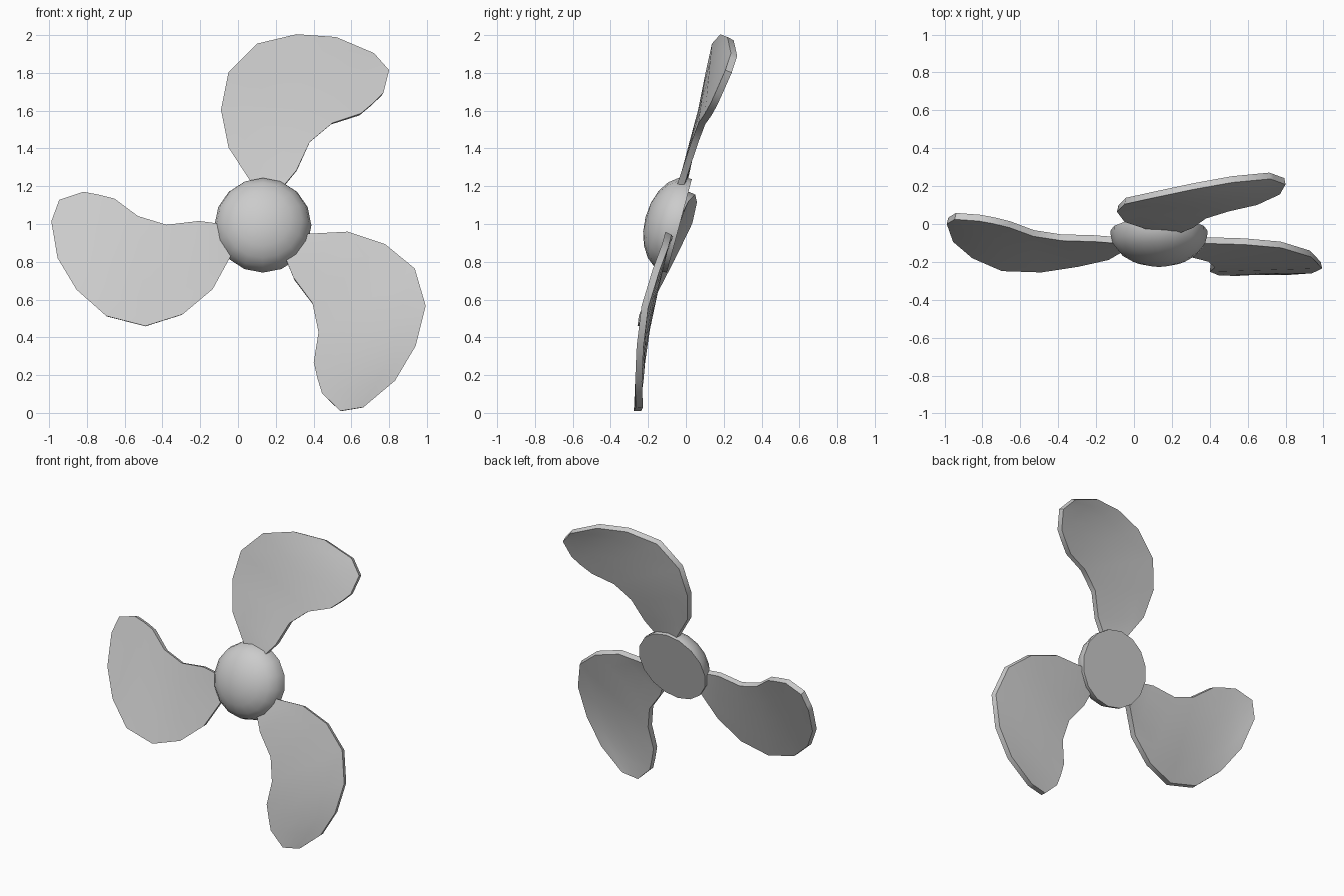
import bpy, bmesh, math
from mathutils import Matrix, Vector

if "Cube" in bpy.data.objects:
    bpy.data.objects.remove(bpy.data.objects["Cube"])

TILT = math.radians(-15)
FRAME = Matrix.Translation((0.132, -0.035, 0.99)) @ Matrix.Rotation(TILT, 4, 'X')


def add_object(name, bm, matrix, angle):
    bmesh.ops.recalc_face_normals(bm, faces=bm.faces)
    me = bpy.data.meshes.new(name)
    bm.to_mesh(me)
    bm.free()
    ob = bpy.data.objects.new(name, me)
    bpy.context.collection.objects.link(ob)
    ob.matrix_world = matrix
    bpy.ops.object.select_all(action='DESELECT')
    ob.select_set(True)
    bpy.context.view_layer.objects.active = ob
    bpy.ops.object.shade_smooth_by_angle(angle=math.radians(angle))
    return ob


# Hub: domed front, flat back, axis along local y
bm = bmesh.new()
SEG, R, DEPTH, RIM = 16, 0.256, 0.185, 0.02
profile = [(R, 0.0)]
for i in range(5):
    a = math.pi / 2 * i / 5
    profile.append((R * math.cos(a), RIM + (DEPTH - RIM) * math.sin(a)))
rings = []
for r, d in profile:
    rings.append([bm.verts.new((r * math.cos(2 * math.pi * k / SEG), -d,
                                r * math.sin(2 * math.pi * k / SEG))) for k in range(SEG)])
for a, b in zip(rings, rings[1:]):
    for k in range(SEG):
        j = (k + 1) % SEG
        bm.faces.new((a[k], a[j], b[j], b[k]))
tip = bm.verts.new((0, -DEPTH, 0))
for k in range(SEG):
    bm.faces.new((rings[-1][k], rings[-1][(k + 1) % SEG], tip))
bm.faces.new(rings[0])
add_object("hub", bm, FRAME, 40)

# Blade stations, root to tip: (front x, front z, forward offset) on each edge
LEADING = [(0.08, 1.16, 0.035), (0.08, 1.20, 0.035), (-0.05, 1.40, 0.045), (-0.09, 1.60, 0.045),
           (-0.05, 1.80, 0.058), (0.10, 1.95, 0.065), (0.31, 2.00, 0.035),
           (0.52, 1.985, -0.005), (0.72, 1.90, -0.045)]
TRAILING = [(0.23, 1.16, 0.05), (0.235, 1.19, 0.05), (0.31, 1.28, 0.045), (0.38, 1.43, 0.035),
            (0.50, 1.53, 0.025), (0.65, 1.58, 0.005), (0.715, 1.635, -0.01),
            (0.77, 1.69, -0.02), (0.80, 1.81, -0.04)]
COLS, THICK = 5, 0.036


def local(p):
    x, z, n = p
    return Vector((x - 0.132, -n, (z - 0.99 + n * math.sin(TILT)) / math.cos(TILT)))


def blade_mesh():
    bm = bmesh.new()
    sides = []
    for s in (-1, 1):
        grid = []
        for a, b in zip(LEADING, TRAILING):
            a, b = local(a), local(b)
            grid.append([bm.verts.new(a.lerp(b, c / (COLS - 1)) + Vector((0, s * THICK / 2, 0)))
                         for c in range(COLS)])
        for g, h in zip(grid, grid[1:]):
            for c in range(COLS - 1):
                bm.faces.new((g[c], g[c + 1], h[c + 1], h[c]))
        loop = ([g[0] for g in grid] + grid[-1][1:]
                + [g[-1] for g in reversed(grid[:-1])] + grid[0][-2:0:-1])
        sides.append(loop)
    # rim strip joining front and back
    f, b = sides
    for i in range(len(f)):
        j = (i + 1) % len(f)
        bm.faces.new((f[i], f[j], b[j], b[i]))
    # back edge pulled in a little so the rim is bevelled
    centre = sum((v.co for v in b), Vector()) / len(b)
    for v in b:
        d = centre - v.co
        d.y = 0
        v.co += d.normalized() * 0.008
    return bm


# Three blades around the tilted axis
for i, name in enumerate(("blade_top", "blade_right", "blade_left")):
    spin = Matrix.Rotation(math.radians(120 * i), 4, 'Y')
    add_object(name, blade_mesh(), FRAME @ spin, 35)
